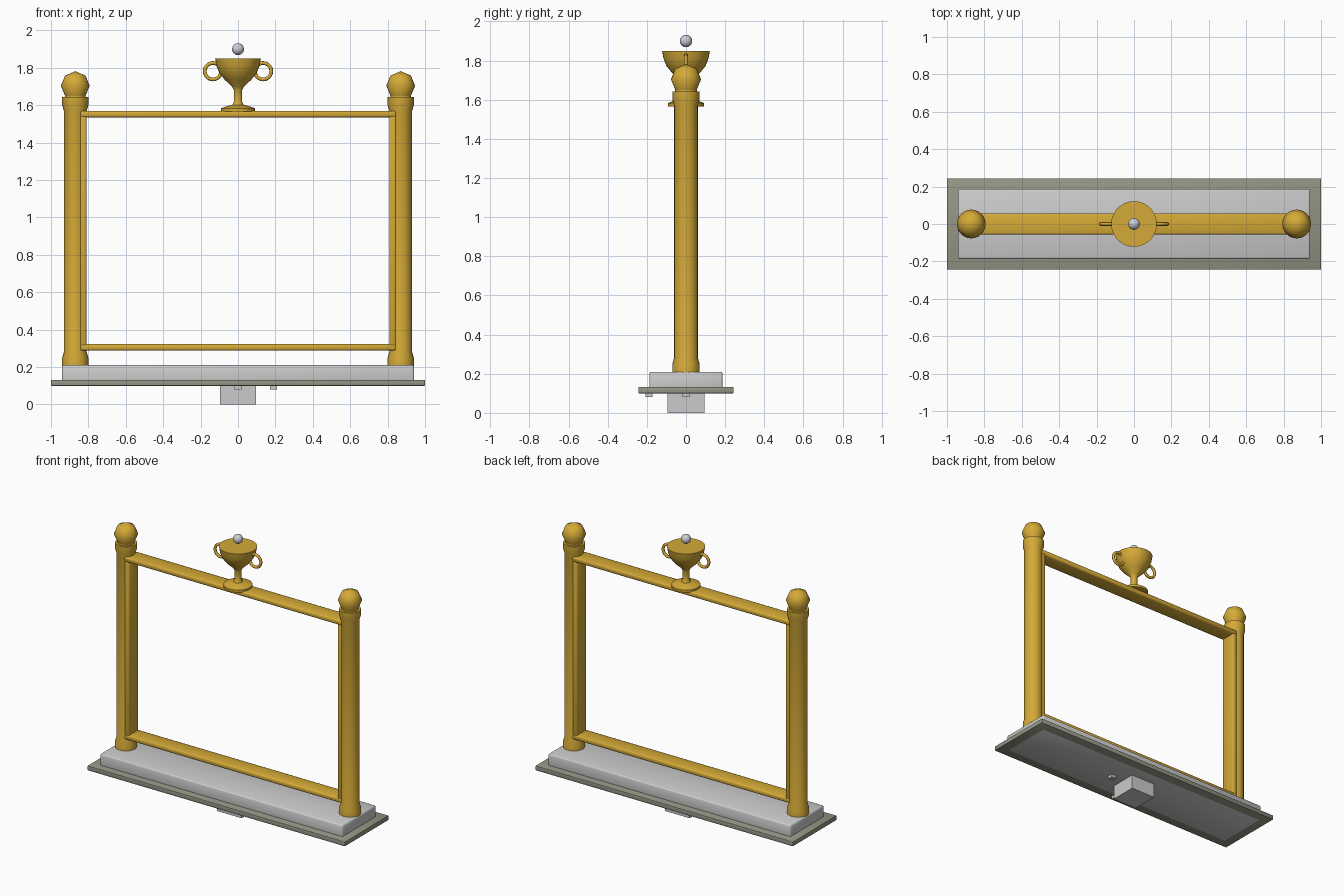
import bpy, bmesh, math
from mathutils import Matrix, Vector

cube = bpy.data.objects.get("Cube")
if cube:
    bpy.data.objects.remove(cube, do_unlink=True)


def material(name, rgb):
    m = bpy.data.materials.new(name)
    m.use_nodes = True
    m.diffuse_color = (*rgb, 1)
    m.node_tree.nodes["Principled BSDF"].inputs["Base Color"].default_value = (*rgb, 1)
    return m


gold = material("gold", (0.66, 0.40, 0.038))
pale = material("pale grey", (0.60, 0.60, 0.60))
taupe = material("taupe", (0.30, 0.30, 0.235))
pearl = material("pearl", (0.60, 0.62, 0.68))


def finish(name, bm, mat, angle=40):
    bmesh.ops.recalc_face_normals(bm, faces=bm.faces)
    mesh = bpy.data.meshes.new(name)
    bm.to_mesh(mesh)
    bm.free()
    mesh.materials.append(mat)
    ob = bpy.data.objects.new(name, mesh)
    bpy.context.collection.objects.link(ob)
    bpy.ops.object.select_all(action="DESELECT")
    ob.select_set(True)
    bpy.context.view_layer.objects.active = ob
    bpy.ops.object.shade_smooth_by_angle(angle=math.radians(angle))
    return ob


def box(name, x, y, z, mat, bevel=0.0):
    """Box from (low, high) ranges on each axis."""
    bm = bmesh.new()
    bmesh.ops.create_cube(bm, size=1)
    for v in bm.verts:
        v.co = [(r[0] + r[1]) / 2 + c * (r[1] - r[0]) for r, c in zip((x, y, z), v.co)]
    if bevel:
        bmesh.ops.bevel(bm, geom=bm.edges[:], offset=bevel, segments=2,
                        profile=0.5, affect="EDGES")
    return finish(name, bm, mat, 50)


def lathe(name, profile, x, mat, sides, angle=40):
    """Spin (radius, z) points about a vertical axis at x."""
    bm = bmesh.new()
    vs = [bm.verts.new((r, 0, z)) for r, z in profile]
    es = [bm.edges.new(p) for p in zip(vs, vs[1:])]
    bmesh.ops.spin(bm, geom=vs + es, cent=(0, 0, 0), axis=(0, 0, 1),
                   angle=math.tau, steps=sides)
    bmesh.ops.remove_doubles(bm, verts=bm.verts[:], dist=1e-4)
    bmesh.ops.translate(bm, verts=bm.verts[:], vec=(x, 0, 0))
    return finish(name, bm, mat, angle)


def ring(name, centre, major, minor, mat, n=20, m=8):
    """Torus standing in the x-z plane."""
    bm = bmesh.new()
    start = Vector((major, 0, 0))
    vs = [bm.verts.new(start + Matrix.Rotation(math.tau * i / m, 3, "Y") @ Vector((minor, 0, 0)))
          for i in range(m)]
    bmesh.ops.rotate(bm, verts=vs, cent=start, matrix=Matrix.Rotation(math.pi / 2, 3, "X"))
    es = [bm.edges.new((vs[i], vs[(i + 1) % m])) for i in range(m)]
    bmesh.ops.spin(bm, geom=vs + es, cent=(0, 0, 0), axis=(0, 1, 0),
                   angle=math.tau, steps=n)
    bmesh.ops.remove_doubles(bm, verts=bm.verts[:], dist=1e-4)
    bmesh.ops.translate(bm, verts=bm.verts[:], vec=centre)
    return finish(name, bm, mat, 60)


# Base
box("base_slab", (-1, 1), (-0.243, 0.243), (0.1, 0.132), taupe, 0.003)
box("plinth", (-0.942, 0.942), (-0.187, 0.187), (0.0995, 0.21), pale, 0.01)
box("mounting_block", (-0.095, 0.095), (-0.095, 0.095), (0, 0.102), pale)
for name, x, y in (("side_peg", 0.19, 0), ("front_peg", 0, -0.19)):
    box(name, (x - 0.018, x + 0.018), (y - 0.018, y + 0.018), (0.08, 0.102), pale)

# Posts with foot and collar, each topped by a faceted ball
post = [(0, 0.2), (0.07, 0.2), (0.07, 0.25), (0.061, 0.28), (0.061, 1.57),
        (0.07, 1.6), (0.07, 1.643), (0.055, 1.643), (0.055, 1.655), (0, 1.655)]
R = 0.077
ball = [(0, 1.648)] + [(R * math.cos(a), 1.704 + R * math.sin(a))
                       for a in (math.radians(d) for d in (-45, 0, 45))] + [(0, 1.782)]
for side, s in (("left", 1), ("right", -1)):
    lathe(side + "_post", post, s * 0.87, gold, 20)
    lathe(side + "_post_ball", ball, s * 0.87, gold, 24, 60)
    box(side + "_frame_bar", sorted((s * 0.81, s * 0.845)), (-0.055, 0.055),
        (0.3, 1.56), gold, 0.008)

# Frame rails
for name, z in (("bottom_rail", 0.288), ("top_rail", 1.535)):
    box(name, (-0.845, 0.845), (-0.057, 0.057), (z, z + 0.035), gold, 0.01)

# Trophy cup
cup = [(0, 1.566), (0.092, 1.566), (0.092, 1.583), (0.06, 1.595), (0.03, 1.602),
       (0.022, 1.62), (0.022, 1.68), (0.032, 1.7), (0.07, 1.735), (0.1, 1.773),
       (0.115, 1.81), (0.122, 1.85), (0, 1.85)]
lathe("cup", cup, 0, gold, 32)
for side, s in (("left", 1), ("right", -1)):
    ring(side + "_cup_handle", (s * 0.134, 0, 1.782), 0.044, 0.01, gold)

# Small ball above the cup
bm = bmesh.new()
bmesh.ops.create_uvsphere(bm, u_segments=16, v_segments=8, radius=0.032)
bmesh.ops.translate(bm, verts=bm.verts[:], vec=(0, 0, 1.9))
finish("cup_ball", bm, pearl, 60)
